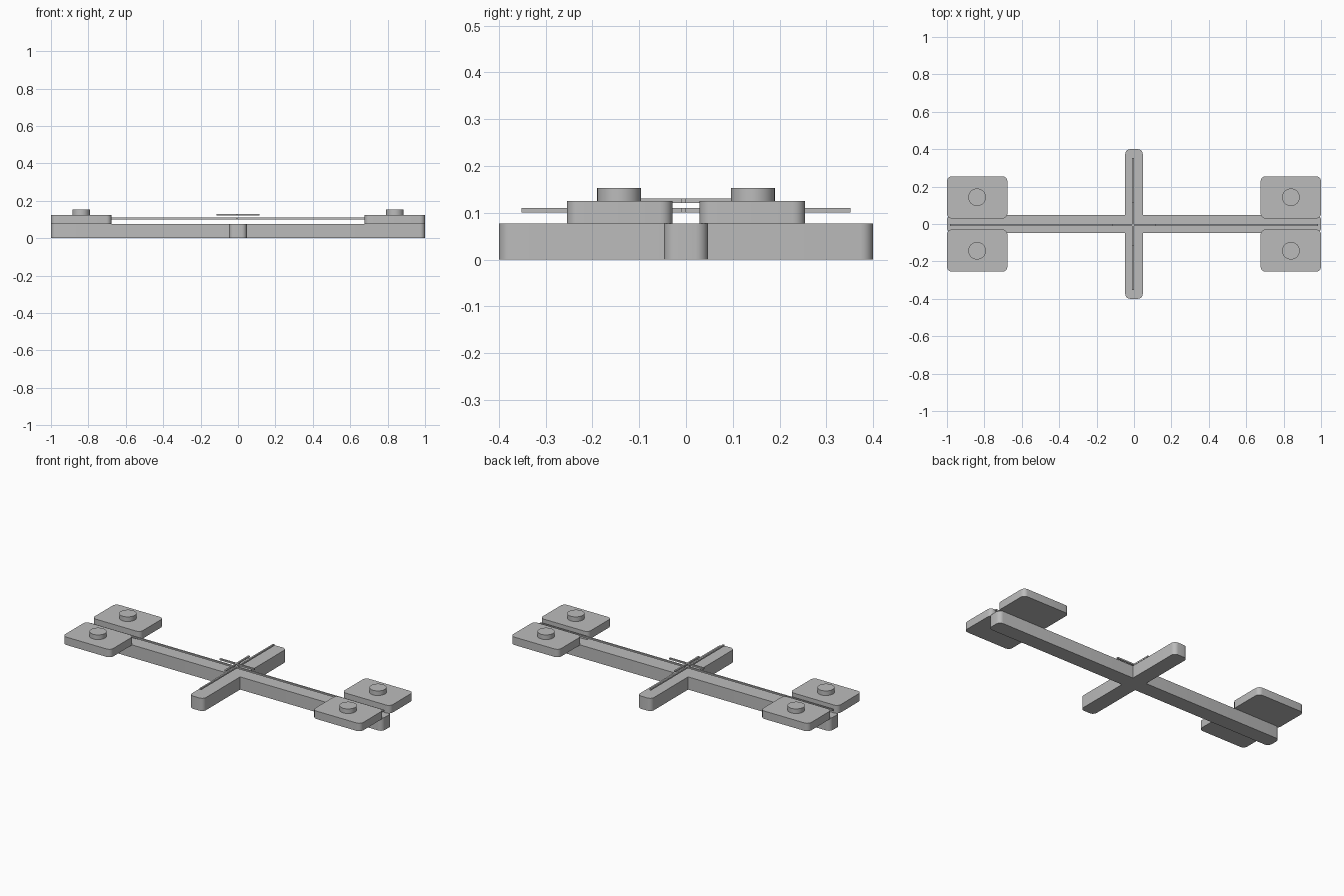
import bpy, bmesh, math

cube = bpy.data.objects.get("Cube")
if cube:
    bpy.data.objects.remove(cube, do_unlink=True)

grey = bpy.data.materials.new("plain_grey")
grey.use_nodes = True
colour = (0.5, 0.5, 0.5, 1)
grey.diffuse_color = colour
grey.node_tree.nodes["Principled BSDF"].inputs["Base Color"].default_value = colour


def finish(obj, name):
    obj.name = name
    obj.data.materials.append(grey)
    bpy.ops.object.select_all(action='DESELECT')
    obj.select_set(True)
    bpy.context.view_layer.objects.active = obj
    bpy.ops.object.shade_smooth_by_angle(angle=math.radians(35))
    return obj


def plate(name, outline, z0, z1, radius=0, rounded=lambda co: True):
    """Extrude an outline upward, rounding the chosen corners."""
    bm = bmesh.new()
    bm.faces.new([bm.verts.new((x, y, z0)) for x, y in outline])
    if radius:
        corners = [v for v in bm.verts if rounded(v.co)]
        bmesh.ops.bevel(bm, geom=corners, offset=radius, segments=6,
                        profile=0.5, affect='VERTICES')
    top = bmesh.ops.extrude_face_region(bm, geom=bm.faces[:])["geom"]
    bmesh.ops.translate(bm, vec=(0, 0, z1 - z0),
                        verts=[g for g in top if isinstance(g, bmesh.types.BMVert)])
    bmesh.ops.recalc_face_normals(bm, faces=bm.faces[:])
    mesh = bpy.data.meshes.new(name)
    bm.to_mesh(mesh)
    bm.free()
    obj = bpy.data.objects.new(name, mesh)
    bpy.context.collection.objects.link(obj)
    return finish(obj, name)


def cross(length, depth, width, centre=0):
    """Outline of a plus shape, counter-clockwise."""
    a, b, w = length, depth, width
    points = [(a, -w), (a, w), (w, w), (w, b), (-w, b), (-w, w),
              (-a, w), (-a, -w), (-w, -w), (-w, -b), (w, -b), (w, -w)]
    # only the crossing bars shift; their ends stay centred
    return [(x + centre * (abs(x) == w), y + centre * (abs(y) == w)) for x, y in points]


# Main cross-shaped frame
plate("frame", cross(1, 0.4, 0.047), 0, 0.077, 0.027,
      lambda co: max(abs(co.x), abs(co.y)) > 0.1)

# Thin hovering bars, long cross below and short cross above
plate("long_cross_strip", cross(0.983, 0.352, 0.005, -0.006), 0.101, 0.11)
plate("short_cross_strip", cross(0.115, 0.115, 0.005, -0.006), 0.121, 0.13)

# Four pads, each with a round stud on top
for side, sx in (("left", 1), ("right", -1)):
    for end, sy in (("front", -1), ("back", 1)):
        x0, x1 = sorted((sx * 0.677, sx * 1.0))
        y0, y1 = sorted((sy * 0.029, sy * 0.255))
        plate(f"{end}_{side}_pad", [(x0, y0), (x1, y0), (x1, y1), (x0, y1)],
              0.077, 0.125, 0.027)
        bpy.ops.mesh.primitive_cylinder_add(vertices=32, radius=0.047, depth=0.028,
                                            location=(sx * 0.839, sy * 0.143, 0.139))
        finish(bpy.context.object, f"{end}_{side}_stud")
